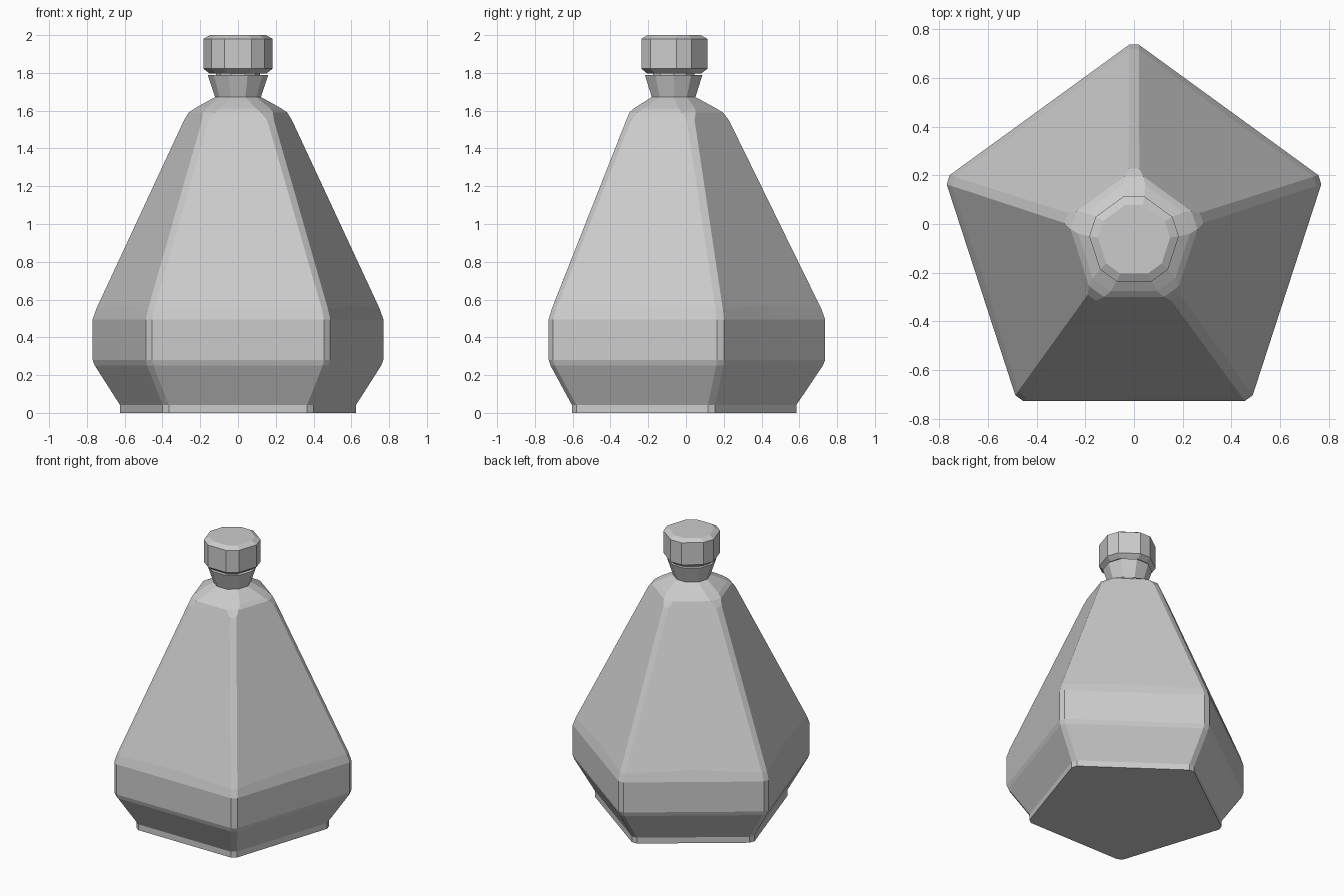
import bpy, bmesh
from math import cos, sin, tan, pi, radians

cube = bpy.data.objects.get("Cube")
if cube:
    bpy.data.objects.remove(cube, do_unlink=True)

SIDES = 5
STEP = 2 * pi / SIDES
CENTRE_Y = -0.066

grey = bpy.data.materials.new("neutral grey")
grey.use_nodes = True
grey.diffuse_color = (0.6, 0.6, 0.6, 1)
grey.node_tree.nodes["Principled BSDF"].inputs["Base Color"].default_value = (0.6, 0.6, 0.6, 1)


def pentagon_ring(bm, z, apothem, cut, lift=0):
    """Pentagon with chamfered corners; cut is half the chamfer width."""
    radius = apothem / cos(STEP / 2) - cut * tan(STEP / 2)
    verts = []
    for k in range(SIDES):
        a = pi / 2 + k * STEP
        for side in (-1, 1):
            verts.append(bm.verts.new((radius * cos(a) - side * cut * sin(a),
                                       CENTRE_Y + radius * sin(a) + side * cut * cos(a), z)))
        # middle of each side, raised where the sloping wall begins
        m = a + STEP / 2
        inner = apothem - lift * 0.39
        verts.append(bm.verts.new((inner * cos(m), CENTRE_Y + inner * sin(m), z + lift)))
    return verts


def loft(name, profile):
    bm = bmesh.new()
    rings = [pentagon_ring(bm, *row) for row in profile]
    for low, high in zip(rings, rings[1:]):
        n = len(low)
        for i in range(n):
            j = (i + 1) % n
            bm.faces.new((low[i], low[j], high[j], high[i]))
    bm.faces.new(rings[0][::-1])
    bm.faces.new(rings[-1])
    bmesh.ops.recalc_face_normals(bm, faces=bm.faces)
    mesh = bpy.data.meshes.new(name)
    bm.to_mesh(mesh)
    bm.free()
    mesh.materials.append(grey)
    obj = bpy.data.objects.new(name, mesh)
    bpy.context.collection.objects.link(obj)
    return obj


# Rows are height, distance to the side, half chamfer, lift
loft("bottle_body", [
    (0, 0.538, 0.020),
    (0.042, 0.538, 0.020),
    (0.25, 0.651, 0.020),
    (0.28, 0.661, 0.020),
    (0.495, 0.661, 0.020),
    (0.55, 0.645, 0.020, 0.02),
    (1.55, 0.250, 0.022),
    (1.59, 0.234, 0.038),
    (1.612, 0.210, 0.046),
    (1.672, 0.115, 0.036),
])

# Flared neck
loft("bottle_neck", [
    (1.66, 0.113, 0.036),
    (1.672, 0.115, 0.036),
    (1.79, 0.152, 0.048),
])

# Stopper with bevelled rims, and the plug joining it to the neck
loft("stopper_plug", [(1.78, 0.11, 0.034), (1.81, 0.11, 0.034)])
loft("stopper", [
    (1.797, 0.140, 0.036),
    (1.822, 0.170, 0.042),
    (1.98, 0.170, 0.042),
    (2.0, 0.138, 0.036),
])
